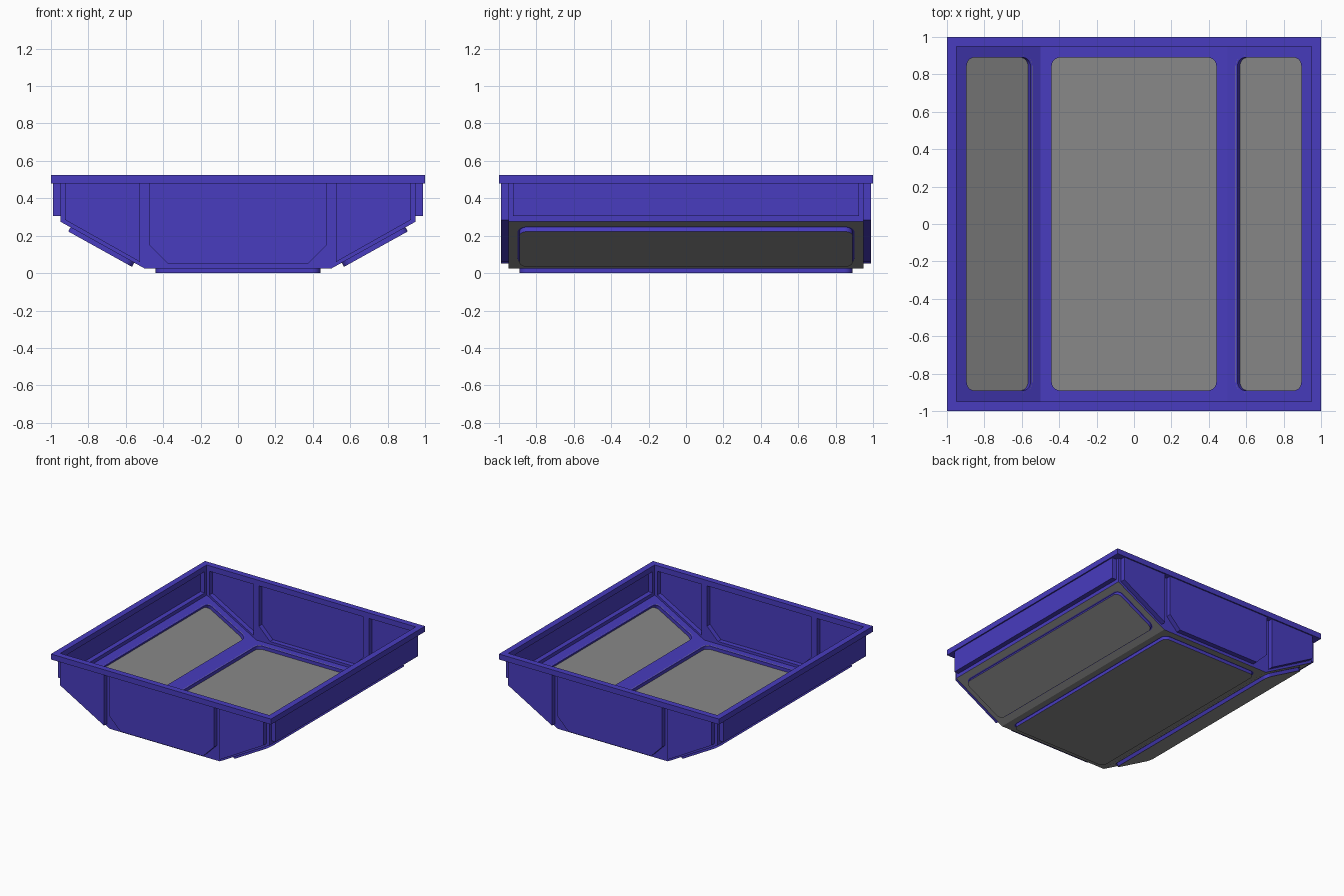
import bpy, bmesh, math
from mathutils import Vector

if "Cube" in bpy.data.objects:
    bpy.data.objects.remove(bpy.data.objects["Cube"])


def material(name, rgb):
    m = bpy.data.materials.new(name)
    m.diffuse_color = (*rgb, 1)
    m.use_nodes = True
    m.node_tree.nodes["Principled BSDF"].inputs["Base Color"].default_value = m.diffuse_color
    return m


BLUE = material("blue", (0.065, 0.045, 0.52))
GREY = material("grey", (0.25, 0.25, 0.25))
TOP, GAP = 0.48, 0.004


def finish(bm, name, mats):
    me = bpy.data.meshes.new(name)
    bm.to_mesh(me)
    bm.free()
    for m in mats:
        me.materials.append(m)
    ob = bpy.data.objects.new(name, me)
    bpy.context.collection.objects.link(ob)
    return ob


def orient(face, n):
    face.normal_update()
    if face.normal.dot(n) < 0:
        face.normal_flip()


def rounded(hu, hv, r, seg=6):
    pts = []
    for k, (su, sv) in enumerate([(1, 1), (-1, 1), (-1, -1), (1, -1)]):
        for i in range(seg + 1):
            a = math.pi / 2 * (k + i / seg)
            pts.append((su * (hu - r) + r * math.cos(a), sv * (hv - r) + r * math.sin(a)))
    return pts


def wall(name, frame, panels, origin, u, n):
    """Thin wall whose panels (open paths, top to top) are pushed outwards."""
    bm = bmesh.new()
    u, n = Vector(u), Vector(n)

    def vert(p, d=0):
        return bm.verts.new(Vector(origin) + u * p[0] + Vector((0, 0, p[1])) + n * d)

    orient(bm.faces.new([vert(p) for p in frame]), n)
    for path in panels:
        inner = [vert(p) for p in path]
        outer = [vert(p, 0.04) for p in path]
        orient(bm.faces.new(outer), n)
        mid = sum((v.co for v in outer), Vector()) / len(outer)
        for i in range(len(path) - 1):
            f = bm.faces.new([inner[i], inner[i + 1], outer[i + 1], outer[i]])
            orient(f, f.calc_center_median() - mid)
    finish(bm, name, [BLUE])


def floor_section(name, origin, u, hu, pad_u):
    """Blue-topped, grey-bottomed frame with a rounded pad pressed downwards."""
    bm = bmesh.new()
    origin, u, v = Vector(origin), Vector(u).normalized(), Vector((0, 1, 0))
    n = v.cross(u)

    def loop(pts, d):
        return [bm.verts.new(origin + u * a + v * b + n * d) for a, b in pts]

    rect = [(hu, 0.95), (-hu, 0.95), (-hu, -0.95), (hu, -0.95)]
    # frame layers, each with a rounded opening
    for d, mat, face_n in [(-GAP, 0, -n), (0, 1, n)]:
        edges = []
        for pts in (rect, rounded(pad_u, 0.9, 0.055)):
            vs = loop(pts, d)
            edges += [bm.edges.new((vs[i - 1], vs[i])) for i in range(len(vs))]
        res = bmesh.ops.triangle_fill(bm, use_beauty=True, edges=edges, normal=n)
        for f in res["geom"]:
            if isinstance(f, bmesh.types.BMFace):
                f.material_index = mat
                orient(f, face_n)
    # blue lip and pad sides, grey pad bottom
    small = rounded(pad_u - 0.01, 0.89, 0.045)
    rings = [loop(rounded(pad_u, 0.9, 0.055), -GAP / 2),
             loop(small, -GAP / 2), loop(small, 0.025)]
    for a, b in zip(rings, rings[1:]):
        for i in range(len(a)):
            f = bm.faces.new([a[i - 1], a[i], b[i], b[i - 1]])
            c = f.calc_center_median() - origin
            orient(f, n + c * 0.01 if b is rings[1] else c)
    f = bm.faces.new(rings[-1])
    f.material_index = 1
    orient(f, n)
    ob = finish(bm, name, [BLUE, GREY])
    bpy.ops.object.select_all(action="DESELECT")
    ob.select_set(True)
    bpy.context.view_layer.objects.active = ob
    bpy.ops.object.shade_smooth_by_angle(angle=math.radians(30))


# end wall outlines
mid_panel = [(-0.475, TOP), (-0.475, 0.15), (-0.375, 0.05),
             (0.375, 0.05), (0.475, 0.15), (0.475, TOP)]
right_panel = [(0.525, TOP), (0.525, 0.06), (0.925, 0.285), (0.925, TOP)]
left_panel = [(-x, z) for x, z in reversed(right_panel)]
outline = [(-0.95, TOP), (-0.95, 0.275), (-0.5, 0.025),
           (0.5, 0.025), (0.95, 0.275), (0.95, TOP)]
end_frame = outline + right_panel[::-1] + mid_panel[::-1] + left_panel[::-1]

# side wall outlines
side_panel = [(-0.925, TOP), (-0.925, 0.305), (0.925, 0.305), (0.925, TOP)]
side_frame = [(-0.95, TOP), (-0.95, 0.275), (0.95, 0.275), (0.95, TOP)] + side_panel[::-1]

for s, end, side in [(1, "back", "right"), (-1, "front", "left")]:
    wall(end + "_wall", end_frame, [left_panel, mid_panel, right_panel],
         (0, 0.95 * s, 0), (1, 0, 0), (0, s, 0))
    wall(side + "_wall", side_frame, [side_panel],
         (0.95 * s, 0, 0), (0, 1, 0), (s, 0, 0))

# floor: flat middle and two sloping sides
floor_section("middle_floor", (0, 0, 0.025), (1, 0, 0), 0.5, 0.45)
half = math.hypot(0.45, 0.25) / 2
for s, side in [(1, "right"), (-1, "left")]:
    floor_section(side + "_floor", (0.725 * s, 0, 0.15), (0.45, 0, 0.25 * s), half, 0.205)

# rim
bm = bmesh.new()
section = [(0.95, TOP), (1, TOP), (1, 0.525), (0.95, 0.525)]
corners = [(1, 1), (-1, 1), (-1, -1), (1, -1)]
rings = [[bm.verts.new((sx * r, sy * r, z)) for r, z in section] for sx, sy in corners]
for k in range(4):
    a, b = rings[k - 1], rings[k]
    for i in range(4):
        bm.faces.new([a[i - 1], a[i], b[i], b[i - 1]])
bmesh.ops.recalc_face_normals(bm, faces=bm.faces[:])
finish(bm, "rim", [BLUE])
